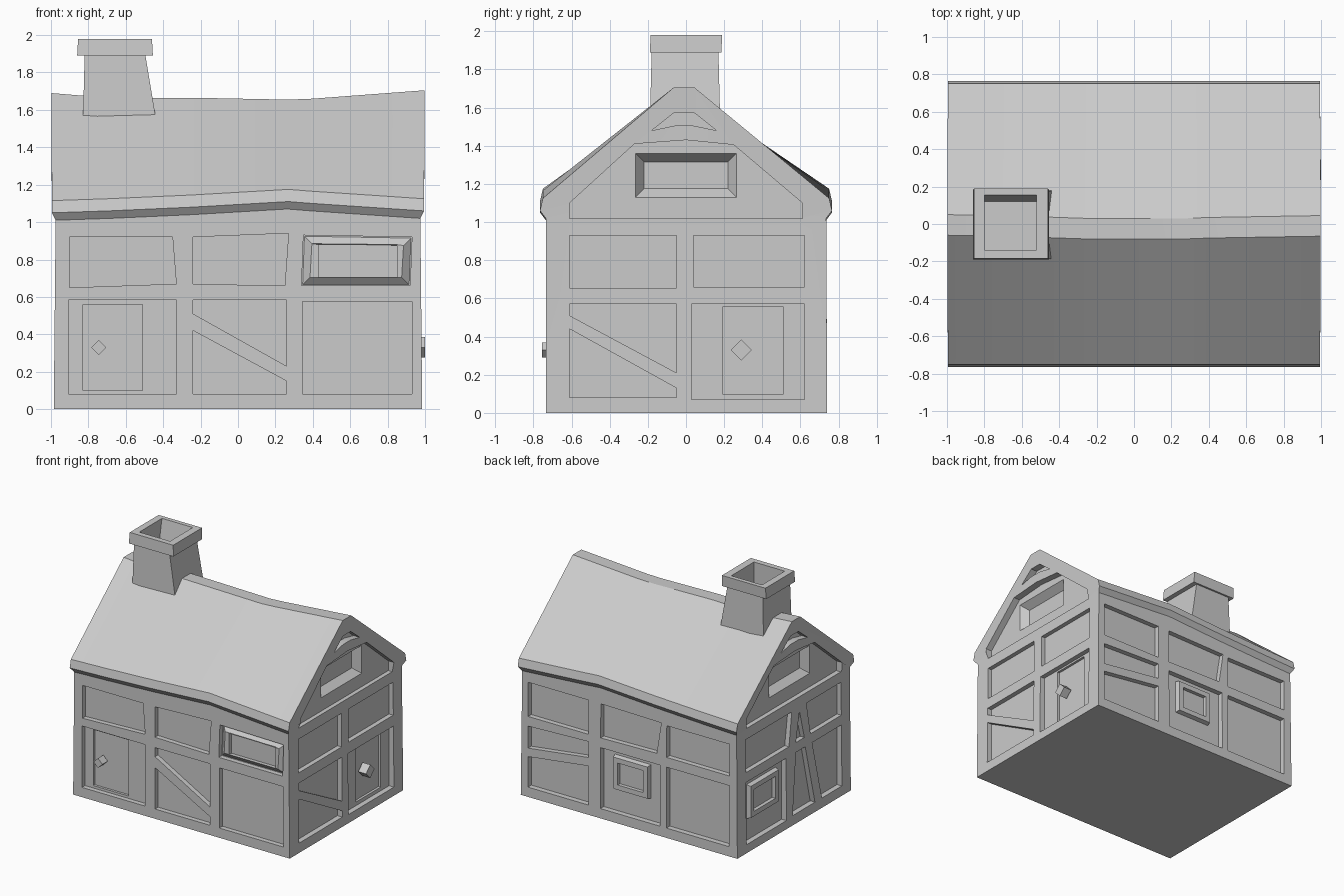
import bpy, bmesh, math
from mathutils import Vector, Matrix

cube = bpy.data.objects.get("Cube")
if cube:
    bpy.data.objects.remove(cube)

stone = bpy.data.materials.new("plain_grey")
stone.use_nodes = True
GREY = (0.6, 0.6, 0.6, 1)
stone.diffuse_color = GREY
stone.node_tree.nodes["Principled BSDF"].inputs["Base Color"].default_value = GREY

HALF_X, HALF_Y, DEPTH = 0.98, 0.735, 0.04


def place(side, u, z, d):
    """Point on a wall, d metres inside its surface."""
    return {"front": (u, d - HALF_Y, z), "back": (u, HALF_Y - d, z),
            "right": (HALF_X - d, u, z), "left": (d - HALF_X, u, z)}[side]


def ring(side, pts, d):
    return [place(side, u, z, d) for u, z in pts]


def rect(u0, u1, z0, z1):
    return [(u0, z0), (u1, z0), (u1, z1), (u0, z1)]


def shrink(pts, a):
    """Move every corner towards the middle by a on both axes."""
    cu = sum(p[0] for p in pts) / len(pts)
    cz = sum(p[1] for p in pts) / len(pts)
    return [(u - math.copysign(a, u - cu), z - math.copysign(a, z - cz)) for u, z in pts]


def loft(bm, rings, caps=True):
    rows = [[bm.verts.new(p) for p in r] for r in rings]
    n = len(rows[0])
    for a, b in zip(rows, rows[1:]):
        for i in range(n):
            j = (i + 1) % n
            bm.faces.new((a[i], a[j], b[j], b[i]))
    if caps:
        bm.faces.new(rows[0])
        bm.faces.new(rows[-1])
    return rows


def finish(bm, name):
    bmesh.ops.recalc_face_normals(bm, faces=bm.faces)
    mesh = bpy.data.meshes.new(name)
    bm.to_mesh(mesh)
    bm.free()
    mesh.materials.append(stone)
    obj = bpy.data.objects.new(name, mesh)
    bpy.context.collection.objects.link(obj)
    return obj


def activate(obj):
    bpy.ops.object.select_all(action="DESELECT")
    obj.select_set(True)
    bpy.context.view_layer.objects.active = obj


def carve(target, bm):
    cutter = finish(bm, "cutter")
    cutter.hide_render = True
    mod = target.modifiers.new("carve", "BOOLEAN")
    mod.operation, mod.solver, mod.object = "DIFFERENCE", "EXACT", cutter
    activate(target)
    bpy.ops.object.modifier_apply(modifier=mod.name)
    bpy.data.objects.remove(cutter)


# House shell: one sagging cross-section carried along x
bm = bmesh.new()
stations = [(-1, 0, 1.69, 0), (-0.7, 0.01, 1.665, -0.005), (-0.25, 0.03, 1.665, -0.02),
            (0.27, 0.06, 1.655, -0.02), (0.4, 0.05, 1.66, -0.015), (1, 0.01, 1.705, -0.005)]
rings = []
for t, lift, ridge, shift in stations:
    section = [(-0.735, 0, 0.985), (-0.735, 1.01 + lift, 0.975), (-0.765, 1.05 + lift, 0.995),
               (-0.75, 1.115 + lift, 0.995), (-0.06 + shift, ridge, 0.998)]
    back = [(0.05 + shift, ridge, 0.998), (0.75, 1.115 + lift, 0.995),
            (0.765, 1.05 + lift, 0.995), (0.735, 1.01 + lift, 0.975), (0.74, 0, 0.985)]
    rings.append([(t * w, y, z) for y, z, w in section + back])
rows = loft(bm, rings, caps=False)
for r in (rows[0], rows[-1]):
    bm.faces.new((r[0], r[1], r[8], r[9]))
    bm.faces.new(r[1:9])
house = finish(bm, "house_shell")

# Sunken plaster panels between the timbers
brace_top = [(-0.24, 0.51), (0.26, 0.23), (0.26, 0.585), (-0.24, 0.585)]
brace_low = [(-0.24, 0.08), (0.26, 0.08), (0.26, 0.15), (-0.24, 0.42)]
window_panel = [(0.34, 0.66), (0.92, 0.66), (0.93, 0.92), (0.35, 0.93)]
panels = {
    "front": [
        [(-0.9, 0.65), (-0.33, 0.67), (-0.35, 0.92), (-0.9, 0.92)],
        [(-0.24, 0.67), (0.25, 0.66), (0.27, 0.94), (-0.24, 0.92)],
        window_panel, rect(-0.905, -0.33, 0.08, 0.585), brace_top, brace_low,
        rect(0.345, 0.93, 0.08, 0.575)],
    "back": [
        rect(0.37, 0.92, 0.66, 0.94), rect(-0.91, -0.34, 0.66, 0.92),
        [(-0.25, 0.67), (0.26, 0.66), (0.26, 0.94), (-0.29, 0.93)],
        [(0.37, 0.47), (0.92, 0.4), (0.92, 0.58), (0.37, 0.6)],
        [(0.37, 0.08), (0.92, 0.08), (0.92, 0.33), (0.37, 0.4)],
        rect(-0.28, 0.26, 0.08, 0.58), rect(-0.91, -0.34, 0.08, 0.58)],
    "right": [
        rect(-0.61, -0.05, 0.655, 0.93), rect(0.04, 0.62, 0.66, 0.93),
        [(-0.61, 0.51), (-0.05, 0.21), (-0.05, 0.57), (-0.61, 0.57)],
        [(-0.61, 0.08), (-0.05, 0.08), (-0.05, 0.13), (-0.61, 0.44)],
        rect(0.03, 0.62, 0.07, 0.57)],
    "left": [
        [(0.06, 0.66), (0.62, 0.66), (0.62, 0.93), (0.02, 0.93)],
        [(-0.14, 0.66), (-0.03, 0.66), (-0.08, 0.9)],
        [(-0.62, 0.66), (-0.22, 0.66), (-0.17, 0.93), (-0.62, 0.93)],
        rect(0.1, 0.62, 0.07, 0.58),
        [(-0.27, 0.08), (0.02, 0.08), (-0.03, 0.58), (-0.15, 0.58)],
        [(-0.62, 0.08), (-0.36, 0.08), (-0.24, 0.58), (-0.62, 0.58)]],
}
gable = [(-0.61, 1.02), (0.61, 1.02), (0.61, 1.1), (0.25, 1.405),
         (0, 1.43), (-0.27, 1.41), (-0.61, 1.1)]
peak = [(-0.18, 1.48), (-0.06, 1.505), (0.04, 1.505), (0.16, 1.48), (0.04, 1.575), (-0.06, 1.575)]
for side, sign in (("right", 1), ("left", -1)):
    panels[side] += [[(sign * u, z) for u, z in shape] for shape in (gable, peak)]
bm = bmesh.new()
for side, shapes in panels.items():
    for pts in shapes:
        loft(bm, [ring(side, pts, -0.08), ring(side, pts, DEPTH)])
carve(house, bm)

# Door recesses and splayed gable windows
doors = [("front", rect(-0.83, -0.51, 0.1, 0.56), -0.745, 0.04),
         ("right", rect(0.19, 0.51, 0.1, 0.555), 0.29, 0.055)]
bm = bmesh.new()
for side, pts, _, _ in doors:
    loft(bm, [ring(side, pts, 0), ring(side, pts, DEPTH + 0.02)])
for side in ("left", "right"):
    pts = rect(-0.265, 0.265, 1.13, 1.36)
    loft(bm, [ring(side, pts, 0), ring(side, pts, DEPTH), ring(side, shrink(pts, 0.045), 0.1)])
carve(house, bm)
activate(house)
bpy.ops.object.shade_smooth_by_angle(angle=math.radians(15))

# Door knobs: small blocks set on a corner
for side, _, u, r in doors:
    bm = bmesh.new()
    pts = [(u - r, 0.33), (u, 0.33 - r), (u + r, 0.33), (u, 0.33 + r)]
    loft(bm, [ring(side, pts, 0.05), ring(side, pts, -0.02)])
    finish(bm, side + "_door_knob")

# Raised window frames with a sunken pane
frames = [("front", window_panel, 0.045, rect(0.43, 0.85, 0.705, 0.88)),
          ("back", rect(-0.17, 0.16, 0.26, 0.54), 0.01, rect(-0.12, 0.11, 0.31, 0.49)),
          ("left", rect(0.18, 0.56, 0.25, 0.53), 0.01, rect(0.23, 0.51, 0.3, 0.48))]
for side, outer, slope, inner in frames:
    bm = bmesh.new()
    loft(bm, [ring(side, outer, DEPTH + 0.005), ring(side, shrink(outer, slope), 0.005),
              ring(side, inner, 0.005), ring(side, inner, 0.035)])
    finish(bm, side + "_window_frame")


# Chimney: tapered shaft with a hollow cap
def level(x0, x1, y0, y1, z):
    return [(x0, y0, z), (x1, y0, z), (x1, y1, z), (x0, y1, z)]


bm = bmesh.new()
loft(bm, [level(-0.83, -0.43, -0.19, 0.18, 1.5), level(-0.82, -0.495, -0.18, 0.17, 1.89),
          level(-0.86, -0.455, -0.19, 0.185, 1.89), level(-0.855, -0.46, -0.185, 0.19, 1.98),
          level(-0.8, -0.52, -0.14, 0.155, 1.98), level(-0.8, -0.52, -0.14, 0.12, 1.8)])
finish(bm, "chimney")
